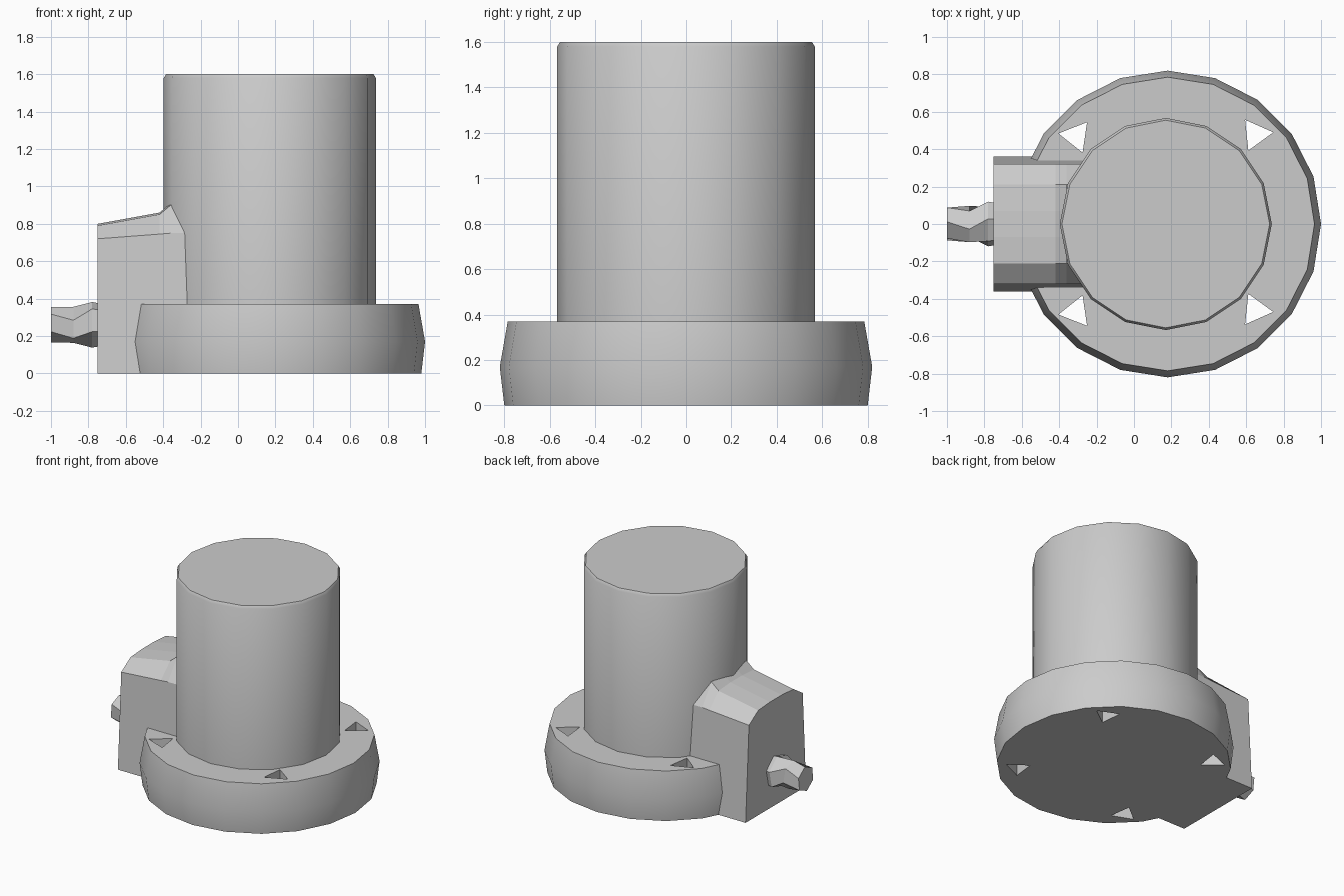
import bpy, bmesh, math

if "Cube" in bpy.data.objects:
    bpy.data.objects.remove(bpy.data.objects["Cube"], do_unlink=True)

grey = bpy.data.materials.new("plain grey")
grey.use_nodes = True
GREY = (0.6, 0.6, 0.6, 1)
grey.diffuse_color = GREY
grey.node_tree.nodes["Principled BSDF"].inputs["Base Color"].default_value = GREY


def loft(name, rings, smooth=None):
    """Skin a list of equal-length point rings and cap both ends."""
    bm = bmesh.new()
    loops = [[bm.verts.new(p) for p in ring] for ring in rings]
    n = len(loops[0])
    for a, b in zip(loops, loops[1:]):
        for i in range(n):
            j = (i + 1) % n
            bm.faces.new((a[i], a[j], b[j], b[i]))
    bm.faces.new(loops[0])
    bm.faces.new(loops[-1])
    bmesh.ops.recalc_face_normals(bm, faces=bm.faces)
    mesh = bpy.data.meshes.new(name)
    bm.to_mesh(mesh)
    bm.free()
    mesh.materials.append(grey)
    obj = bpy.data.objects.new(name, mesh)
    bpy.context.collection.objects.link(obj)
    if smooth:
        shade(obj, smooth)
    return obj


def shade(obj, degrees):
    bpy.ops.object.select_all(action="DESELECT")
    obj.select_set(True)
    bpy.context.view_layer.objects.active = obj
    bpy.ops.object.shade_smooth_by_angle(angle=math.radians(degrees))


def turned(profile, sides, cx, cy=0, turn=0):
    """Rings of a round part from (radius, z) pairs."""
    angles = [turn + math.tau * i / sides for i in range(sides)]
    return [[(cx + r * math.cos(a), cy + r * math.sin(a), z) for a in angles]
            for r, z in profile]


# Round foot with a slightly barrelled rim
flange = loft("base_flange", turned(
    [(0.80, 0), (0.82, 0.17), (0.785, 0.37)], 20, 0.18))

# Three-sided bolt holes through the foot
for x, y, turn in ((-0.31, 0.47, 0.9), (-0.31, -0.47, -0.9),
                   (0.65, 0.48, 2.2), (0.65, -0.46, -2.2)):
    cutter = loft("bolt_hole_cutter",
                  turned([(0.095, -0.1), (0.095, 0.5)], 3, x, y, turn))
    cutter.hide_render = True
    cutter.hide_set(True)
    cut = flange.modifiers.new("bolt_hole", "BOOLEAN")
    cut.object = cutter
    cut.operation = "DIFFERENCE"
    cut.solver = "EXACT"
bpy.context.view_layer.update()
mesh = bpy.data.meshes.new_from_object(
    flange.evaluated_get(bpy.context.evaluated_depsgraph_get()))
flange.modifiers.clear()
flange.data = mesh
for obj in [o for o in bpy.data.objects if o.name.startswith("bolt_hole_cutter")]:
    bpy.data.objects.remove(obj, do_unlink=True)
shade(flange, 35)

# Tall column with a small broken top edge
loft("column", turned([(0.567, 0.3), (0.567, 1.58), (0.555, 1.6)], 16, 0.17),
     smooth=35)


# Side housing with chamfered shoulders rising into the column
def housing_ring(x, shoulder, top):
    half = [(0.36, 0), (0.32, shoulder), (0.21, top), (0.07, top + 0.01)]
    both = half + [(-y, z) for y, z in reversed(half)]
    return [(x, y, z) for y, z in both]


loft("side_housing", [housing_ring(-0.75, 0.72, 0.79),
                      housing_ring(-0.42, 0.745, 0.85),
                      housing_ring(-0.36, 0.75, 0.90),
                      housing_ring(-0.10, 0.75, 0.90)])

# Faceted plug on the housing
plug = [[(x, r * math.cos(t + math.tau * i / 6),
          0.26 + r * math.sin(t + math.tau * i / 6)) for i in range(6)]
        for x, r, t in ((-0.70, 0.11, 0.3), (-0.78, 0.125, 0.3),
                        (-0.88, 0.10, 0.8), (-1.0, 0.095, 0.4))]
loft("side_plug", plug)
